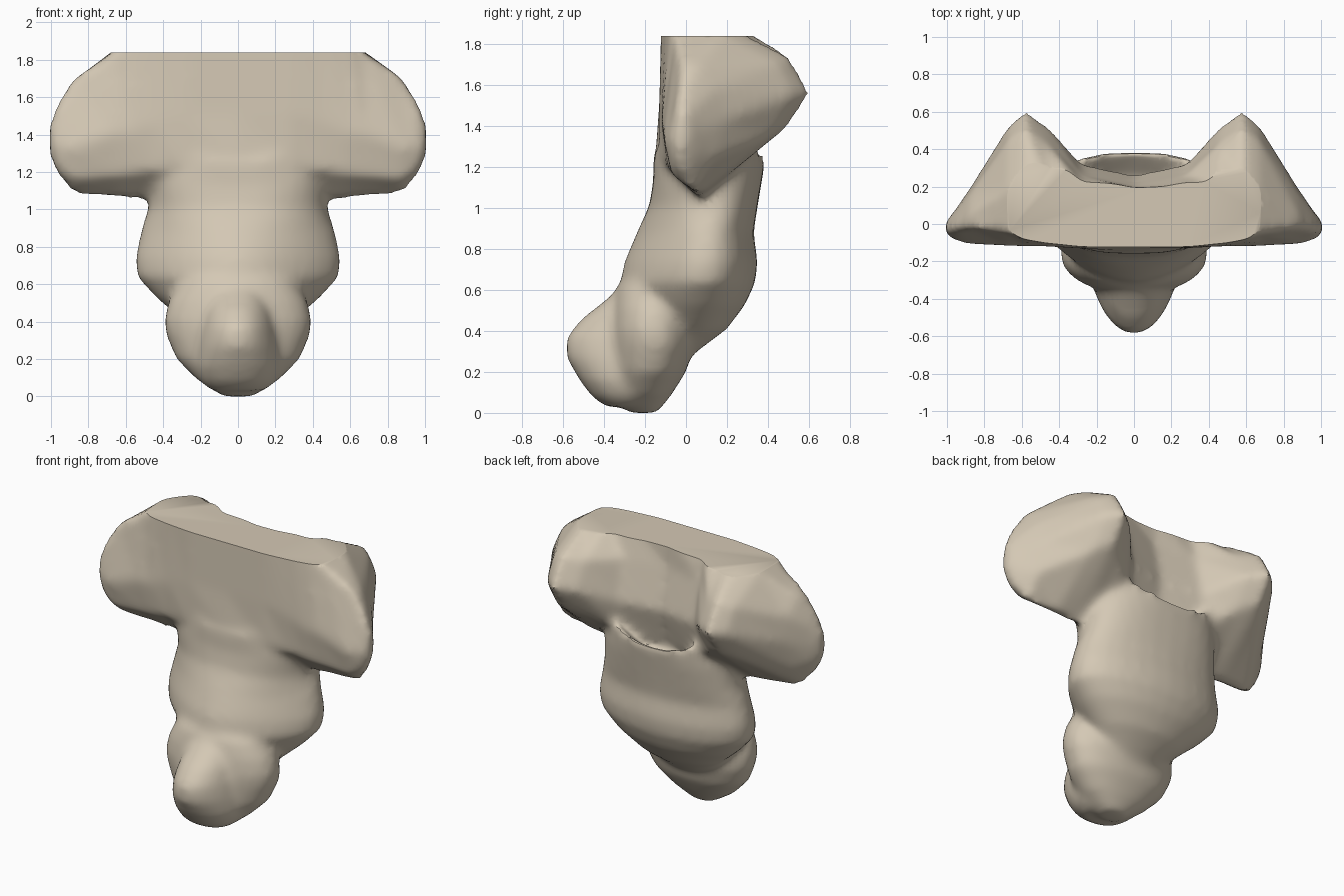
import bpy, bmesh, math

cube = bpy.data.objects.get("Cube")
if cube:
    bpy.data.objects.remove(cube, do_unlink=True)

bone = bpy.data.materials.new("warm bone")
bone.use_nodes = True
colour = (0.66, 0.58, 0.46, 1)
bone.diffuse_color = colour
shader = next(n for n in bone.node_tree.nodes if n.type == "BSDF_PRINCIPLED")
shader.inputs["Base Color"].default_value = colour
shader.inputs["Roughness"].default_value = 0.8

bm = bmesh.new()


def loft(rings):
    """Skin a list of equal-length point rings and cap both ends."""
    rows = [[bm.verts.new(p) for p in ring] for ring in rings]
    faces = [bm.faces.new(rows[0]), bm.faces.new(rows[-1][::-1])]
    for a, b in zip(rows, rows[1:]):
        for i in range(len(a)):
            j = (i + 1) % len(a)
            faces.append(bm.faces.new((a[j], a[i], b[i], b[j])))
    bmesh.ops.recalc_face_normals(bm, faces=faces)


def squarish(value, power):
    return math.copysign(abs(value) ** power, value)


def oval(z, front, back, width, taper, power=0.9, lift=0, count=32):
    """Level oval, narrower towards the front; lift raises its sides."""
    outline = []
    for i in range(count):
        t = 2 * math.pi * i / count
        c, s = squarish(math.cos(t), power), squarish(math.sin(t), power)
        outline.append((s * (1 - taper * (1 + c) / 2), c))
    widest = max(x for x, c in outline)
    ring = []
    for x, c in outline:
        x *= width / widest
        ring.append((x, (front + back) / 2 - c * (back - front) / 2, z + lift * x * x))
    return ring


def column(levels):
    loft([oval(*level) for level in levels])


# Wide upper bar with wings: half-width position, then a (y, z) section
wing = [
    (0.00, [(-.12, 1.92), (.19, 1.92), (.20, 1.7), (.26, 1.42), (.18, 1.15), (.05, 1.0), (-.15, 1.23), (-.13, 1.5)]),
    (0.28, [(-.12, 1.92), (.20, 1.92), (.26, 1.7), (.32, 1.43), (.26, 1.2), (.05, 1.02), (-.13, 1.22), (-.13, 1.5)]),
    (0.46, [(-.10, 1.92), (.19, 1.92), (.43, 1.71), (.52, 1.53), (.41, 1.33), (.07, 1.04), (-.10, 1.2), (-.12, 1.45)]),
    (0.58, [(-.08, 1.90), (.18, 1.90), (.51, 1.73), (.61, 1.55), (.50, 1.39), (.06, 1.04), (-.09, 1.18), (-.12, 1.4)]),
    (0.67, [(-.05, 1.83), (.18, 1.84), (.45, 1.70), (.53, 1.54), (.41, 1.34), (.06, 1.05), (-.08, 1.17), (-.12, 1.4)]),
    (0.88, [(-.02, 1.69), (.06, 1.68), (.16, 1.58), (.19, 1.42), (.14, 1.23), (.04, 1.07), (-.07, 1.15), (-.11, 1.32)]),
    (0.96, [(-.04, 1.56), (0, 1.56), (.06, 1.5), (.07, 1.37), (.06, 1.26), (0, 1.16), (-.06, 1.2), (-.09, 1.32)]),
    (1.01, [(-.04, 1.45), (-.02, 1.45), (0, 1.42), (.01, 1.36), (0, 1.31), (-.02, 1.27), (-.04, 1.28), (-.05, 1.35)]),
]
left_half = [[(x, y, z) for y, z in section] for x, section in wing]
right_half = [[(-x, y, z) for y, z in section] for x, section in wing[1:]]
loft(right_half[::-1] + left_half)

# Leaning column: hollow floor, raised lip, bulging flanks
column([
    (1.12, -.08, .25, .28, 0), (1.24, -.16, .39, .43, 0, .75, .8),
    (1.12, -.16, .37, .47, 0, .75, .2), (1.0, -.18, .35, .48, .2, .85),
    (.87, -.24, .33, .52, .4, 1), (.73, -.3, .35, .55, .45, 1.05),
    (.63, -.32, .34, .54, .45, 1.05), (.52, -.28, .29, .44, .4, 1),
    (.4, -.2, .2, .3, .3, 1), (.28, -.15, .04, .14, .2),
])

# Rounded lower lobe
column([
    (.68, -.28, -.08, .16, .1), (.6, -.34, 0, .31, .1), (.5, -.36, .02, .37, .1),
    (.4, -.37, .03, .395, .1), (.32, -.37, .04, .385, .1), (.19, -.36, 0, .33, .1),
    (.08, -.34, -.07, .22, .1), (-.01, -.28, -.14, .08, 0),
])

# Blunt forward nub
column([
    (.56, -.37, -.15, .13, .2), (.45, -.51, -.1, .18, .35), (.36, -.585, -.1, .2, .4),
    (.26, -.585, -.1, .22, .4), (.15, -.52, -.1, .23, .3), (.07, -.46, -.1, .2, .2),
    (.02, -.39, -.2, .14, .2),
])

raw = bpy.data.meshes.new("body_raw")
bm.to_mesh(raw)
bm.free()
body = bpy.data.objects.new("bone_body", raw)
bpy.context.collection.objects.link(body)

# Fuse the parts into one soft skin
fuse = body.modifiers.new("fuse", "REMESH")
fuse.mode = "VOXEL"
fuse.voxel_size = 0.025
soften = body.modifiers.new("soften", "SMOOTH")
soften.factor = 0.5
soften.iterations = 10
graph = bpy.context.evaluated_depsgraph_get()
skin = bpy.data.meshes.new_from_object(body.evaluated_get(graph))
body.modifiers.clear()
body.data = skin
bpy.data.meshes.remove(raw)

# Rest on the ground, then trim the crown flat
bm = bmesh.new()
bm.from_mesh(skin)
bmesh.ops.translate(bm, verts=bm.verts, vec=(0, 0, -min(v.co.z for v in bm.verts)))
cut = bmesh.ops.bisect_plane(bm, geom=bm.verts[:] + bm.edges[:] + bm.faces[:],
                             plane_co=(0, 0, 1.84), plane_no=(0, 0, 1), clear_outer=True)
rim = [e for e in cut["geom_cut"] if isinstance(e, bmesh.types.BMEdge)]
bmesh.ops.holes_fill(bm, edges=rim, sides=0)
bmesh.ops.recalc_face_normals(bm, faces=bm.faces[:])
bm.to_mesh(skin)
bm.free()

skin.materials.clear()
skin.materials.append(bone)
bpy.context.view_layer.objects.active = body
body.select_set(True)
bpy.ops.object.shade_smooth_by_angle(angle=math.radians(50))
